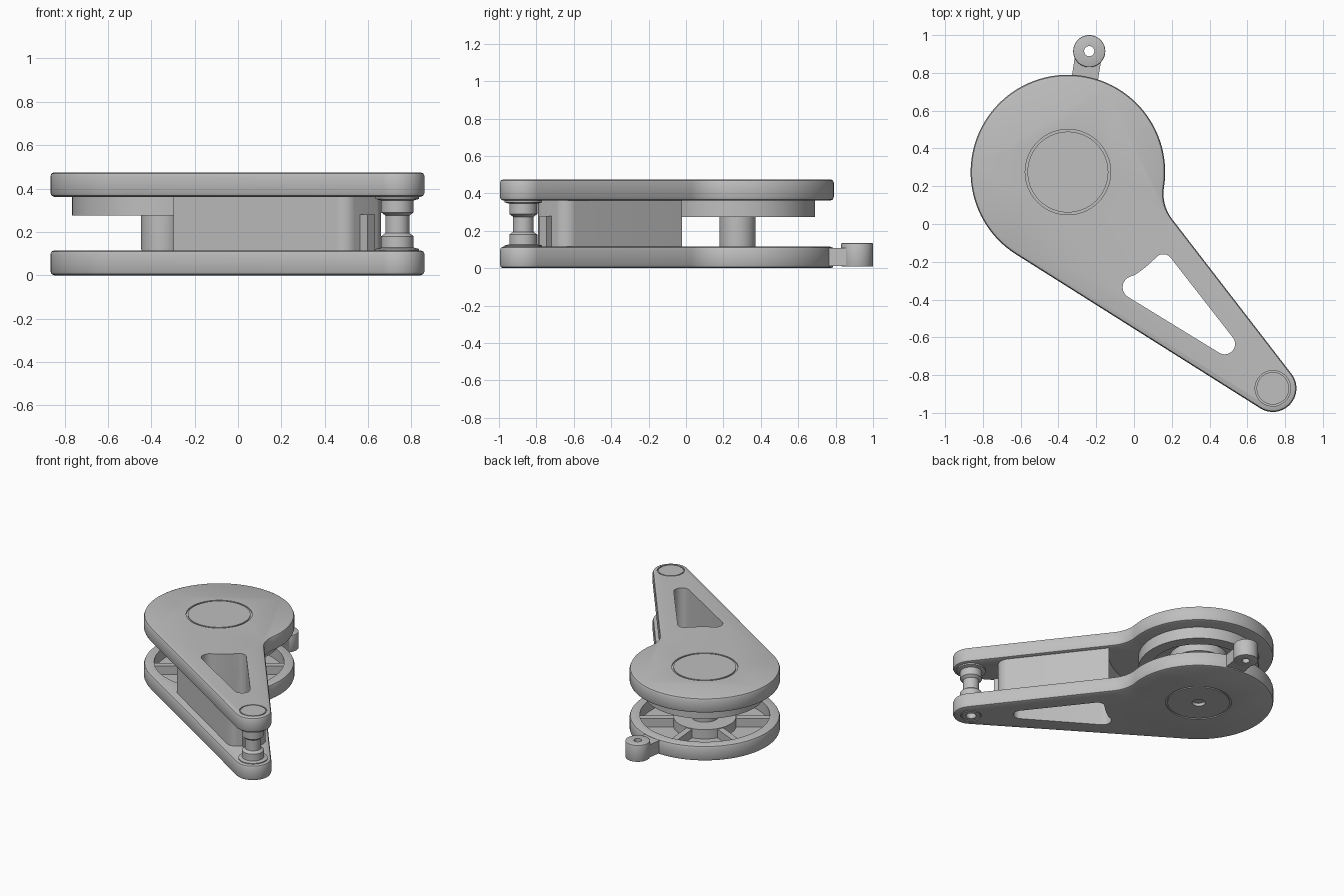
import bpy, bmesh
from math import cos, sin, radians, atan2
from mathutils import Vector

cube = bpy.data.objects.get("Cube")
if cube:
    bpy.data.objects.remove(cube, do_unlink=True)

grey = bpy.data.materials.new("plain_grey")
grey.use_nodes = True
colour = (0.52, 0.52, 0.52, 1)
grey.diffuse_color = colour
grey.node_tree.nodes["Principled BSDF"].inputs["Base Color"].default_value = colour

HUB = (-0.35, 0.275)    # centre of the big disc
TIP = (0.735, -0.87)    # pin at the narrow end
EAR = (-0.237, 0.915)   # small lug at the back


def arc(centre, r, a0, a1, n=16, r_end=None):
    """Points along an arc, in degrees; the radius may drift to r_end."""
    r_end = r if r_end is None else r_end
    pts = []
    for i in range(n + 1):
        t = i / n
        a, rr = radians(a0 + (a1 - a0) * t), r + (r_end - r) * t
        pts.append((centre[0] + rr * cos(a), centre[1] + rr * sin(a)))
    return pts


def prism(name, pts, z0, z1, bevel=0.0):
    """Vertical extrusion of an outline, with optional rounded rims."""
    bm = bmesh.new()
    base = bm.faces.new([bm.verts.new((x, y, z0)) for x, y in pts])
    ext = bmesh.ops.extrude_face_region(bm, geom=[base])
    top = [v for v in ext["geom"] if isinstance(v, bmesh.types.BMVert)]
    bmesh.ops.translate(bm, verts=top, vec=(0, 0, z1 - z0))
    bmesh.ops.recalc_face_normals(bm, faces=bm.faces)
    if bevel:
        rims = [e for e in bm.edges if abs(e.verts[0].co.z - e.verts[1].co.z) < 1e-5]
        bmesh.ops.bevel(bm, geom=rims, offset=bevel, segments=2, profile=0.5,
                        affect='EDGES')
    return finish(name, bm)


def lathe(name, centre, profile, n=64):
    """Closed (radius, height) profile turned around a vertical axis."""
    bm = bmesh.new()
    rings = [[bm.verts.new((x, y, z)) for x, y in arc(centre, r, 0, 360, n)[:-1]]
             for r, z in profile]
    for a, b in zip(rings, rings[1:] + rings[:1]):
        for i in range(n):
            j = (i + 1) % n
            bm.faces.new((a[i], a[j], b[j], b[i]))
    bmesh.ops.recalc_face_normals(bm, faces=bm.faces)
    return finish(name, bm)


def finish(name, bm):
    mesh = bpy.data.meshes.new(name)
    bm.to_mesh(mesh)
    bm.free()
    mesh.materials.append(grey)
    ob = bpy.data.objects.new(name, mesh)
    bpy.context.collection.objects.link(ob)
    return ob


def disc(name, centre, r, z0, z1, bevel=0.0, n=64):
    return prism(name, arc(centre, r, 0, 360, n)[:-1], z0, z1, bevel)


def ring(name, centre, r0, r1, z0, z1):
    return lathe(name, centre, [(r0, z0), (r1, z0), (r1, z1), (r0, z1)])


def bar(name, start, end, width, z0, z1, bevel=0.0):
    a, b = Vector(start), Vector(end)
    d = (b - a).normalized()
    s = Vector((-d.y, d.x)) * width / 2
    return prism(name, [a - s, b - s, b + s, a + s], z0, z1, bevel)


def combine(ob, others, operation='DIFFERENCE'):
    """Cut or join each helper into the part, then discard the helper."""
    for other in others:
        other.hide_render = True
        mod = ob.modifiers.new("combine", 'BOOLEAN')
        mod.object, mod.operation, mod.solver = other, operation, 'EXACT'
        bpy.context.view_layer.objects.active = ob
        bpy.ops.object.modifier_apply(modifier=mod.name)
        bpy.data.objects.remove(other, do_unlink=True)


# Shared outlines: teardrop plate, arm window and spacer
plate = (arc(HUB, 0.515, -9, 237.6, 72)
         + arc(TIP, 0.125, 237.6, 397.7, 28)
         + arc((0.375, 0.16), 0.219, 217.7, 171, 12)[:-1])
window = (arc((0, -0.335), 0.06, 238, 110, 10)
          + arc(HUB, 0.65, -57, -48, 6)
          + arc((0.155, -0.21), 0.05, 130, 38, 8)
          + arc((0.48, -0.635), 0.055, 38, -122, 12))
spacer = (arc(HUB, 0.58, 275.2, 331.8, 20, 0.63)
          + arc((0.58, -0.64), 0.08, 37.7, -40, 10)
          + arc((0.49, -0.72), 0.07, -40, -122.4, 10))


def window_cut():
    return prism("window_cutter", window, -0.1, 0.6)


# Top plate with its window and turned grooves
top = prism("top_plate", plate, 0.362, 0.475, 0.018)
combine(top, [window_cut(),
              ring("groove", HUB, 0.214, 0.226, 0.467, 0.5),
              ring("groove", TIP, 0.086, 0.094, 0.467, 0.5)])

# Bottom plate: round tray, window, grooves and centre holes
bottom = prism("bottom_plate", plate, 0, 0.115, 0.018)
combine(bottom, [window_cut(),
                 disc("tray", HUB, 0.445, 0.03, 0.2),
                 ring("groove", HUB, 0.214, 0.226, -0.05, 0.008),
                 disc("centre_hole", HUB, 0.045, -0.05, 0.022),
                 ring("groove", TIP, 0.064, 0.072, -0.05, 0.008),
                 disc("pin_hole", TIP, 0.035, -0.05, 0.04)])

# Tray spokes and hub
for k in range(6):
    a = radians(35 + 60 * k)
    d = Vector((cos(a), sin(a)))
    bar(f"tray_spoke_{k + 1}", Vector(HUB) + d * 0.15, Vector(HUB) + d * 0.46,
        0.045, 0.025, 0.095)
ring("tray_hub", HUB, 0.08, 0.215, 0.025, 0.1)

# Back lug with neck and screw hole
lug = disc("back_lug", EAR, 0.085, 0.008, 0.135, 0.006, 48)
combine(lug, [bar("neck", (-0.262, 0.76), EAR, 0.14, 0.012, 0.108)], 'UNION')
combine(lug, [disc("screw_hole", EAR, 0.027, -0.1, 0.3)])

# Hollow spacer between the plates, and its stop tab
block = prism("arm_spacer", spacer, 0.11, 0.37)
combine(block, [window_cut()])
bar("stop_tab", (0.555, -0.71), (0.615, -0.765), 0.05, 0.11, 0.28)

# Raised ring under the top plate, and the main shaft
ring("drum_ring", HUB, 0.33, 0.415, 0.275, 0.37)
lathe("main_shaft", HUB, [(0.02, 0.05), (0.09, 0.05), (0.097, 0.13), (0.097, 0.275),
                          (0.2, 0.3), (0.2, 0.37), (0.02, 0.37)])

# Waisted pin joining the narrow ends
lathe("end_pin", TIP, [(0.01, 0.1), (0.1, 0.1), (0.1, 0.122), (0.075, 0.128),
                       (0.075, 0.18), (0.055, 0.195), (0.055, 0.275), (0.075, 0.29),
                       (0.075, 0.345), (0.1, 0.352), (0.1, 0.37), (0.01, 0.37)], 48)

# Smooth the curved walls, keep edges sharp
bpy.ops.object.select_all(action='DESELECT')
for ob in bpy.context.collection.objects:
    if ob.type == 'MESH' and grey.name in ob.data.materials:
        ob.select_set(True)
        bpy.context.view_layer.objects.active = ob
bpy.ops.object.shade_smooth_by_angle(angle=radians(30))
